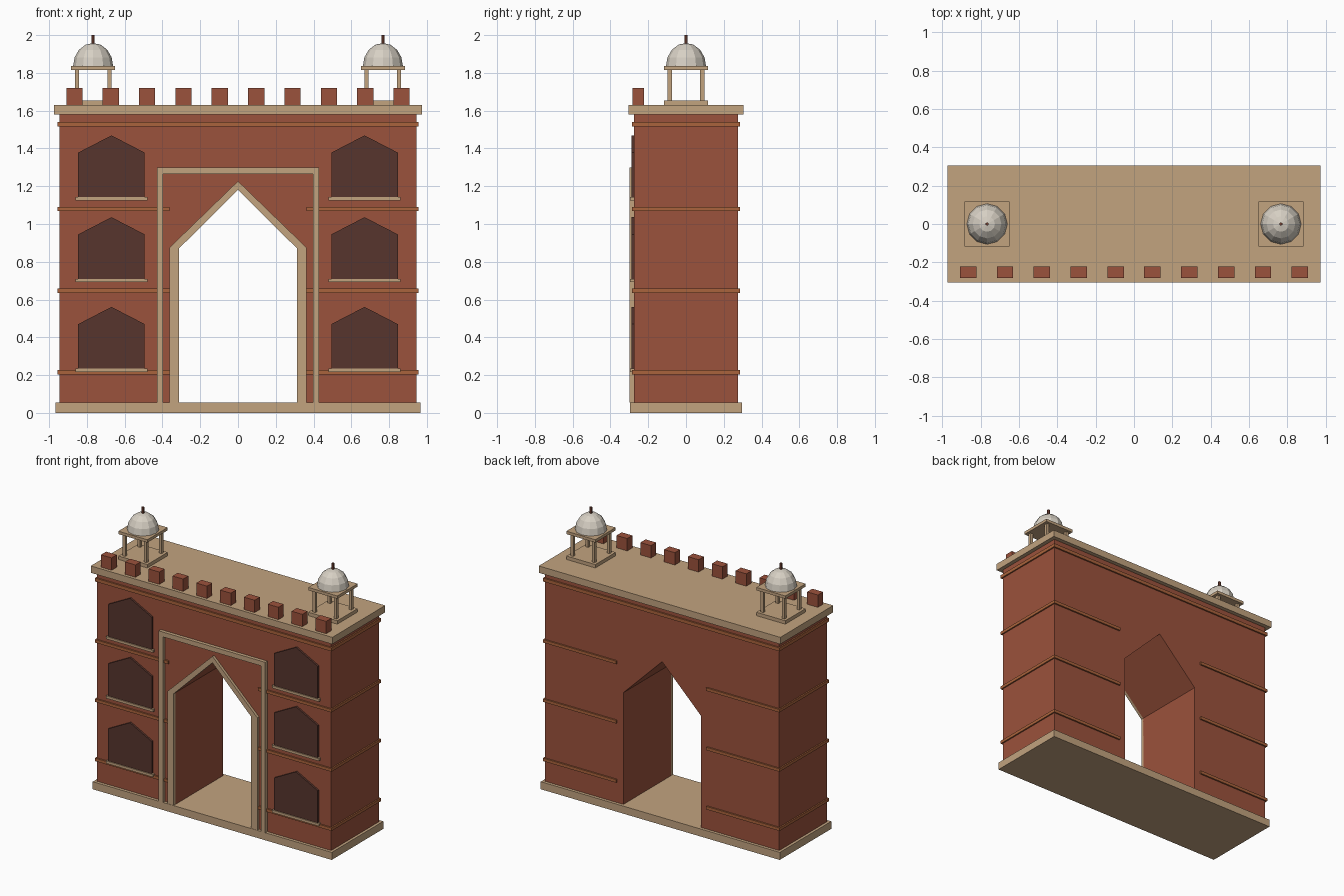
import bpy, bmesh, math
from mathutils import Vector

if "Cube" in bpy.data.objects:
    bpy.data.objects.remove(bpy.data.objects["Cube"])


def material(name, rgb):
    m = bpy.data.materials.new(name)
    m.diffuse_color = (*rgb, 1)
    m.use_nodes = True
    m.node_tree.nodes["Principled BSDF"].inputs["Base Color"].default_value = m.diffuse_color
    return m


BRICK = material("red_brick", (0.33, 0.085, 0.045))
STONE = material("sandstone", (0.54, 0.366, 0.212))
BAND = material("orange_brown", (0.40, 0.125, 0.045))
DARK = material("dark_recess", (0.095, 0.035, 0.026))
WHITE = material("dome_white", (0.68, 0.63, 0.55))
SPIKE = material("finial_brown", (0.17, 0.05, 0.03))


def finish(name, bm, mat):
    bmesh.ops.recalc_face_normals(bm, faces=bm.faces)
    me = bpy.data.meshes.new(name)
    bm.to_mesh(me)
    bm.free()
    me.materials.append(mat)
    ob = bpy.data.objects.new(name, me)
    bpy.context.collection.objects.link(ob)
    return ob


def box(name, x0, x1, y0, y1, z0, z1, mat):
    bm = bmesh.new()
    bmesh.ops.create_cube(bm, size=1)
    for v in bm.verts:
        v.co = Vector(((x0 + x1) / 2 + v.co.x * (x1 - x0),
                       (y0 + y1) / 2 + v.co.y * (y1 - y0),
                       (z0 + z1) / 2 + v.co.z * (z1 - z0)))
    return finish(name, bm, mat)


def extrude_profile(name, pts, y0, y1, mat):
    """Extrude an (x, z) outline from y0 to y1."""
    bm = bmesh.new()
    face = bm.faces.new([bm.verts.new((x, y0, z)) for x, z in pts])
    out = bmesh.ops.extrude_face_region(bm, geom=[face])
    for v in out["geom"]:
        if isinstance(v, bmesh.types.BMVert):
            v.co.y = y1
    return finish(name, bm, mat)


def gate(outer, inner):
    """Outline of a frame that is open at the bottom."""
    return outer + inner[::-1]


def arch(w, z0, spring, apex):
    return [(-w, z0), (-w, spring), (0, apex), (w, spring), (w, z0)]


def portal(w, z0, top):
    return [(-w, z0), (-w, top), (w, top), (w, z0)]


# Plinth, pierced wall and roof slab
FLOOR, ROOF = 0.055, 1.63
box("plinth", -0.965, 0.965, -0.297, 0.297, 0, FLOOR, STONE)
opening = arch(0.313, FLOOR, 0.87, 1.18)
extrude_profile("wall", gate(portal(0.945, FLOOR, 1.58), opening), -0.275, 0.275, BRICK)
box("roof_slab", -0.975, 0.975, -0.305, 0.305, 1.58, ROOF, STONE)

# Stone surrounds of the gateway
extrude_profile("arch_trim", gate(arch(0.363, FLOOR, 0.875, 1.227), opening),
                -0.295, -0.27, STONE)
extrude_profile("portal_frame", gate(portal(0.43, FLOOR, 1.30), portal(0.397, FLOOR, 1.265)),
                -0.30, -0.27, STONE)

# String courses
box("top_course", -0.955, 0.955, -0.286, 0.286, 1.515, 1.54, BAND)
for s in (-1, 1):
    for z in (0.215, 0.647, 1.08):
        a, b = sorted((s * 0.363, s * 0.955))
        box("string_course", a, b, -0.286, 0.286, z - 0.011, z + 0.011, BAND)

    # Pointed niches with sills
    cx = s * 0.67
    for z in (0.235, 0.71, 1.143):
        outline = [(cx + x, h) for x, h in arch(0.176, z, z + 0.235, z + 0.326)]
        extrude_profile("niche_panel", outline, -0.289, -0.27, DARK)
        box("niche_sill", cx - 0.19, cx + 0.19, -0.296, -0.27, z - 0.018, z, STONE)

# Parapet blocks along the front edge
for i in range(10):
    x = -0.866 + i * 1.732 / 9
    box("parapet_block", x - 0.043, x + 0.043, -0.282, -0.222, ROOF, 1.72, BRICK)

# Domed rooftop kiosks
for s in (-1, 1):
    cx = s * 0.767
    for name, z0, z1 in (("kiosk_base", ROOF, 1.655), ("kiosk_slab", 1.815, 1.836)):
        box(name, cx - 0.117, cx + 0.117, -0.117, 0.117, z0, z1, STONE)
    for px in (-0.086, 0.086):
        for py in (-0.086, 0.086):
            box("kiosk_post", cx + px - 0.011, cx + px + 0.011,
                py - 0.011, py + 0.011, 1.655, 1.815, STONE)

    bm = bmesh.new()
    bmesh.ops.create_uvsphere(bm, u_segments=12, v_segments=8, radius=1)
    bmesh.ops.bisect_plane(bm, geom=bm.verts[:] + bm.edges[:] + bm.faces[:],
                           plane_co=(0, 0, 0), plane_no=(0, 0, -1), clear_outer=True)
    for v in bm.verts:
        v.co = Vector((cx + v.co.x * 0.106, v.co.y * 0.106, 1.836 + v.co.z * 0.122))
    finish("dome", bm, WHITE)

    bm = bmesh.new()
    bmesh.ops.create_cone(bm, cap_ends=True, segments=6, radius1=0.009, radius2=0.009, depth=0.06)
    bmesh.ops.translate(bm, verts=bm.verts, vec=(cx, 0, 1.97))
    finish("finial", bm, SPIKE)
